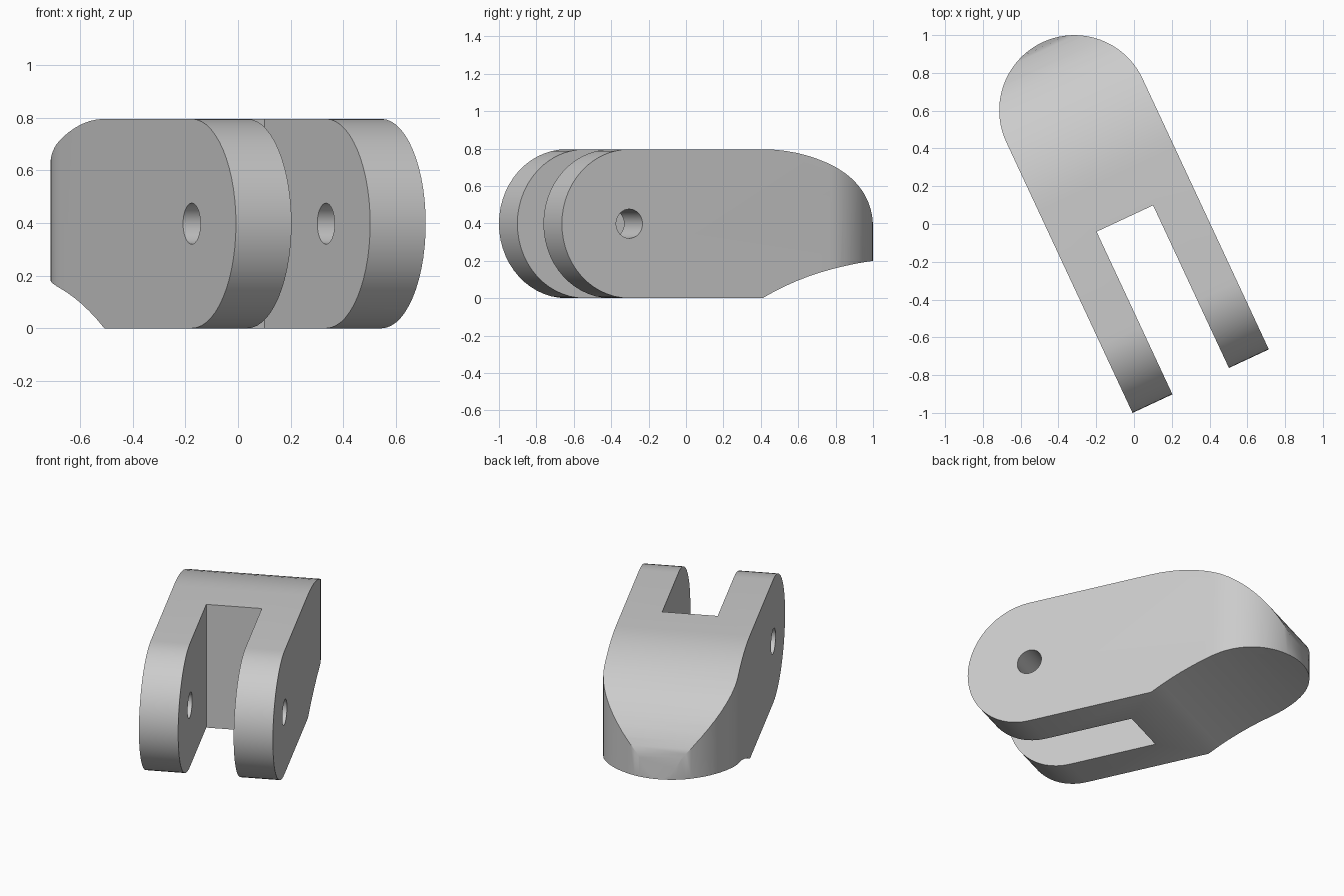
import bpy, bmesh
from math import sin, cos, pi, radians
from mathutils import Matrix

cube = bpy.data.objects.get("Cube")
if cube:
    bpy.data.objects.remove(cube)

R = 0.398            # half width and half height
H = 2 * R
BACK = 1.582         # centre of the rounded back end
END = BACK + R
TAPER = 1.184        # where the back starts to taper
LIP = 0.2            # underside height at the back tip
SLOT_DEPTH, SLOT_HALF = 0.95, 0.165
HOLE = 0.078

grey = bpy.data.materials.new("light_grey")
grey.use_nodes = True
grey.diffuse_color = (0.6, 0.6, 0.6, 1)
grey.node_tree.nodes["Principled BSDF"].inputs["Base Color"].default_value = (0.6, 0.6, 0.6, 1)


def prism(name, points, offset):
    """Extrude a closed outline of 3D points along an offset."""
    bm = bmesh.new()
    face = bm.faces.new([bm.verts.new(p) for p in points])
    extruded = bmesh.ops.extrude_face_region(bm, geom=[face])["geom"]
    bmesh.ops.translate(bm, vec=offset,
                        verts=[g for g in extruded if isinstance(g, bmesh.types.BMVert)])
    bmesh.ops.recalc_face_normals(bm, faces=bm.faces[:])
    mesh = bpy.data.meshes.new(name)
    bm.to_mesh(mesh)
    bm.free()
    mesh.materials.append(grey)
    obj = bpy.data.objects.new(name, mesh)
    bpy.context.collection.objects.link(obj)
    return obj


def arc(cx, cy, rx, ry, start, end, steps):
    angles = [radians(start + (end - start) * i / steps) for i in range(steps + 1)]
    return [(cx + rx * cos(a), cy + ry * sin(a)) for a in angles]


def cut(target, cutter, operation):
    cutter.hide_render = True
    mod = target.modifiers.new(operation, 'BOOLEAN')
    mod.operation, mod.solver, mod.object = operation, 'EXACT', cutter
    bpy.ops.object.select_all(action='DESELECT')
    target.select_set(True)
    bpy.context.view_layer.objects.active = target
    bpy.ops.object.modifier_apply(modifier=mod.name)
    bpy.data.objects.remove(cutter)


# Side profile: round front, tapering back with a hollowed underside
reach = END - TAPER
hollow = (reach ** 2 + LIP ** 2) / (2 * LIP)
profile = arc(R, R, R, R, 270, 90, 28)
profile += arc(TAPER, LIP, reach, H - LIP, 90, 13.5, 16)
for i in range(13):
    y = END - reach * i / 12
    profile.append((y, LIP - hollow + (hollow ** 2 - (END - y) ** 2) ** 0.5))
link = prism("fork_link", [(-R, y, z) for y, z in profile], (2 * R, 0, 0))

# Plan outline: straight sides with a round back, kept wide of the flat sides
side = R + 0.0
plan = [(-side, -0.1), (side, -0.1)] + arc(0, BACK, R, R, 0, 180, 40)
cut(link, prism("plan_cutter", [(x, y, -0.1) for x, y in plan], (0, 0, 1)), 'INTERSECT')

# Slot between the two arms
slot = [(-SLOT_HALF, -0.1), (SLOT_HALF, -0.1), (SLOT_HALF, SLOT_DEPTH), (-SLOT_HALF, SLOT_DEPTH)]
cut(link, prism("slot_cutter", [(x, y, -0.1) for x, y in slot], (0, 0, 1)), 'DIFFERENCE')

# Pin hole through both arms
pin = arc(R, R, HOLE, HOLE, 0, 360, 32)[:-1]
cut(link, prism("pin_cutter", [(-0.5, y, z) for y, z in pin], (1, 0, 0)), 'DIFFERENCE')

# Swing the link to its resting angle and place it
link.data.transform(Matrix.Translation((0.353, -0.832, 0)) @ Matrix.Rotation(radians(25), 4, 'Z'))
bpy.ops.object.shade_smooth_by_angle(angle=radians(30))
